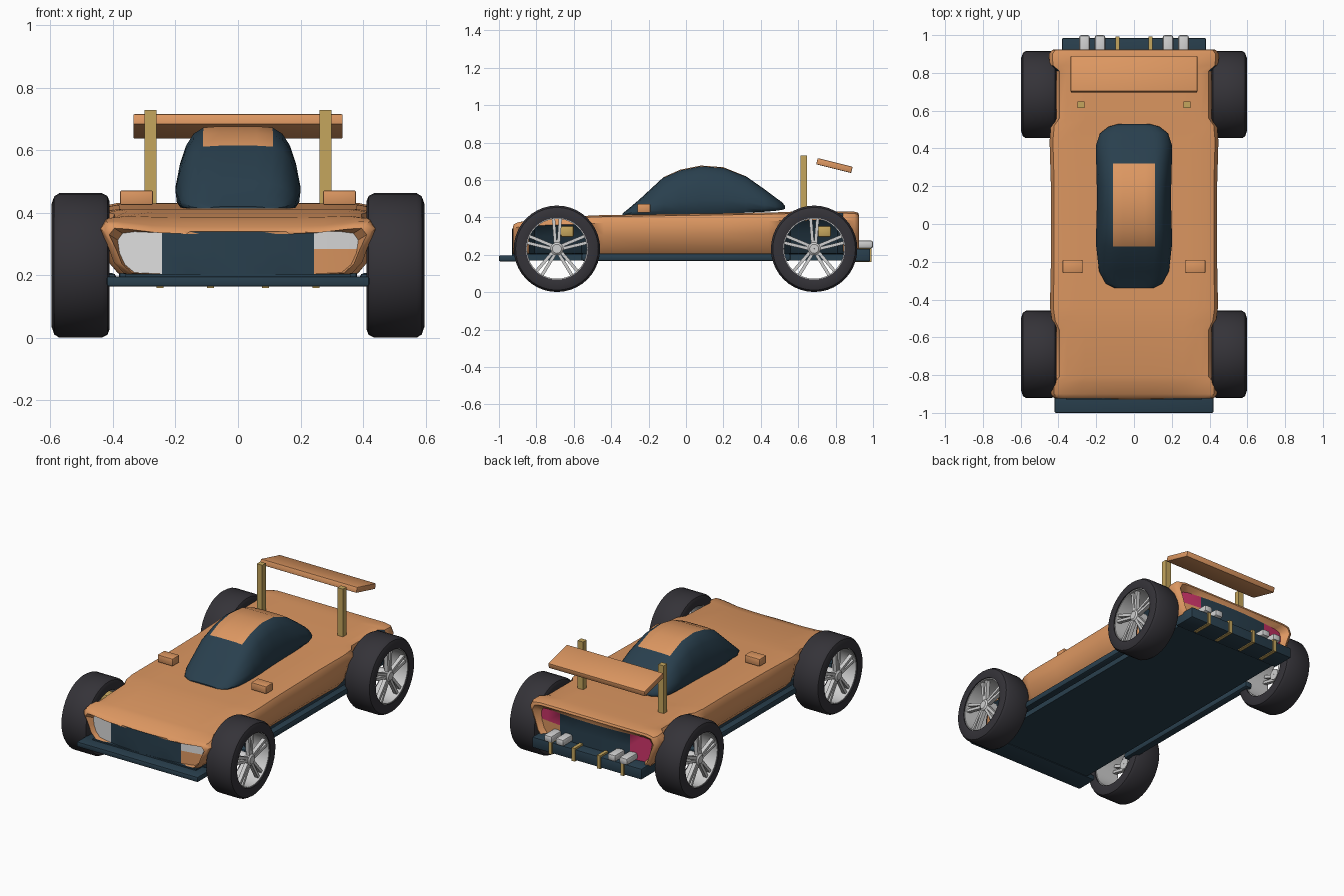
import bpy, bmesh
from math import sin, cos, pi, radians
from mathutils import Matrix, Vector

cube = bpy.data.objects.get("Cube")
if cube:
    bpy.data.objects.remove(cube, do_unlink=True)


def material(name, r, g, b):
    m = bpy.data.materials.new(name)
    m.use_nodes = True
    m.diffuse_color = (r, g, b, 1)
    m.node_tree.nodes["Principled BSDF"].inputs["Base Color"].default_value = (r, g, b, 1)
    return m


orange = material("orange paint", .72, .31, .12)
navy = material("dark navy", .022, .05, .075)
rubber = material("black rubber", .035, .033, .04)
silver = material("silver metal", .62, .62, .62)
white = material("white lamp", .72, .72, .72)
gold = material("gold metal", .56, .38, .11)
pink = material("pink lamp", .6, .035, .14)


def finish(name, bm, mats, rule=None, angle=40):
    """Turn a bmesh into a shaded, coloured object."""
    bmesh.ops.recalc_face_normals(bm, faces=bm.faces)
    if rule:
        for f in bm.faces:
            f.normal_update()
            i = rule(f.calc_center_median(), f.normal)
            if i:
                f.material_index = i
    me = bpy.data.meshes.new(name)
    bm.to_mesh(me)
    bm.free()
    for m in mats:
        me.materials.append(m)
    me.shade_smooth()
    me.set_sharp_from_angle(angle=radians(angle))
    ob = bpy.data.objects.new(name, me)
    bpy.context.collection.objects.link(ob)
    return ob


def loft(rings, wrap=False, caps=False):
    """Skin a list of equal closed rings."""
    bm = bmesh.new()
    vs = [[bm.verts.new(p) for p in ring] for ring in rings]
    n = len(vs[0])
    pairs = list(zip(vs, vs[1:])) + ([(vs[-1], vs[0])] if wrap else [])
    for a, b in pairs:
        for j in range(n):
            k = (j + 1) % n
            bm.faces.new((a[j], a[k], b[k], b[j]))
    if caps:
        bm.faces.new(vs[0])
        bm.faces.new(vs[-1])
    return bm, vs


def box(name, x, y, z, mat, bevel=0, tilt=0):
    """Box from (low, high) ranges, optionally bevelled and tilted about x."""
    bm = bmesh.new()
    bmesh.ops.create_cube(bm, size=1)
    bmesh.ops.scale(bm, vec=(x[1] - x[0], y[1] - y[0], z[1] - z[0]), verts=bm.verts)
    if bevel:
        bmesh.ops.bevel(bm, geom=bm.edges[:], offset=bevel, segments=2,
                        profile=.5, affect='EDGES')
    centre = Vector((sum(x) / 2, sum(y) / 2, sum(z) / 2))
    bm.transform(Matrix.Translation(centre) @ Matrix.Rotation(tilt, 4, 'X'))
    return finish(name, bm, [mat], angle=30)


def span(c, half):
    return (c - half, c + half)


# Body shell: half section as (width share, height share)
TOP = [(0, 1), (.2, 1), (.4, 1), (.63, 1), (.86, 1), (.96, .96), (1, .8)]
LOW = [(.985, .5), (.94, .22), (.86, .03), (.63, 0), (.4, 0), (.2, 0), (0, 0)]


def section(y, w, tuck, zt, dip=0, zb=.2, bulge=0):
    right = [(u, t, 1) for u, t in TOP] + [(u, t, tuck) for u, t in LOW]
    left = [(-u, t, k) for u, t, k in right[-2:0:-1]]
    return [(u * w * k, y + bulge * (1 - u * u),
             zb + (zt - zb) * t - dip * (1 - u ** 4) * (t > .9))
            for u, t, k in right + left]


stations = [
    (-.92, .425, .95, .375, .035), (-.9, .44, .96, .385, .03), (-.84, .44, .96, .392, .015),
    (-.81, .412, .85, .395, .01), (-.56, .412, .85, .405), (-.51, .435, .95, .41),
    (-.44, .445, 1, .412), (-.2, .44, 1, .416), (.2, .44, 1, .422), (.44, .447, 1, .426),
    (.52, .44, .95, .428), (.56, .412, .85, .43), (.81, .412, .85, .432),
    (.84, .447, .96, .432), (.9, .45, .96, .43), (.92, .435, .95, .425)]
rings = [section(*s) for s in stations]
nose = [section(-.885, .385, 1, .34, 0, .205, -.045),
        section(-.925, .412, .96, .362, .03, .203)]
tail = [section(.925, .42, .96, .412, 0, .208),
        section(.885, .385, 1, .385, 0, .22, .03)]
bm, vs = loft(nose + rings + tail)


def close_end(ring, lamp, split):
    """Fill a recessed end with lamp and grille columns in two rows."""
    n = len(ring)
    # order column pairs from -x to +x
    cols = [(ring[n - i], ring[13 + i]) for i in range(6, 0, -1)] + [(ring[0], ring[13])]
    cols += [(ring[i], ring[13 - i]) for i in range(1, 7)]
    mids = []
    for a, b in cols:
        m = a.co.lerp(b.co, .5)
        m.z = min(max(split, b.co.z + .002), a.co.z - .002)
        mids.append(bm.verts.new(m))
    for i in range(len(cols) - 1):
        (a, b), (c, d) = cols[i], cols[i + 1]
        x = (a.co.x + c.co.x) / 2
        for low, quad in enumerate([(a, c, mids[i + 1], mids[i]),
                                    (mids[i], mids[i + 1], d, b)]):
            f = bm.faces.new(quad)
            f.material_index = 1 if abs(x) < .24 else (0 if low and x > 0 else lamp)
    # close the small triangles left at both sides
    for i in (0, -1):
        bm.faces.new((cols[i][0], mids[i], cols[i][1])).material_index = lamp


close_end(vs[0], 2, .285)
close_end(vs[-1], 3, .31)


def body_rule(c, n):
    if abs(c.y) > .87:
        return 0
    under = n.z < -.7 and abs(c.x) < .33
    well = .53 < abs(c.y) < .83 and abs(c.x) > .3 and n.z < .3
    return 1 if under or well else 0


finish("body_shell", bm, [orange, navy, white, pink], body_rule)

# Cockpit canopy with a painted roof panel
DOME = [(0, 1), (.3, 1), (.56, .985), (.72, .91), (.84, .77), (.94, .55), (1, .3),
        (.98, .12), (.9, 0), (.45, 0), (0, 0)]
dome = DOME + [(-u, t) for u, t in DOME[-2:0:-1]]
canopy = [(-.34, .1, .41, .42), (-.315, .15, .41, .44), (-.25, .185, .41, .495),
          (-.12, .2, .41, .615), (-.03, .2, .41, .655), (.08, .197, .415, .677),
          (.2, .197, .42, .668), (.32, .2, .425, .62), (.42, .2, .43, .55),
          (.48, .18, .435, .505), (.515, .135, .44, .48), (.53, .08, .445, .46)]
bm, _ = loft([[(u * w, y, b + (t - b) * s) for u, s in dome] for y, w, b, t in canopy],
             caps=True)
finish("canopy", bm, [navy, orange],
       lambda c, n: int(n.z > .5 and abs(c.x) < .112 and -.12 < c.y < .32))

# Floor, splitter, diffuser
box("floor", (-.36, .36), (-.93, .93), (.17, .205), navy)
box("front_splitter", (-.42, .42), (-1, -.86), (.165, .197), navy, .006)
box("rear_diffuser", (-.38, .38), (.84, .985), (.165, .232), navy, .006)

# Rear wing
box("wing", (-.335, .335), (.697, .89), (.66, .694), orange, .004, radians(-14))


def lathe(name, profile, side, y, mat):
    """Revolve an (x, radius) profile about a wheel axle."""
    turn = [2 * pi * i / 40 for i in range(40)]
    b, _ = loft([[(side * x, y + r * cos(a), .232 + r * sin(a)) for a in turn]
                 for x, r in profile], wrap=True)
    finish(name, b, [mat], angle=35)


for side, tag in ((1, "left"), (-1, "right")):
    # Parts along each side
    box(tag + "_skirt", span(side * .415, .025), (-.56, .56), (.167, .207), navy, .012)
    box(tag + "_mirror", span(side * .325, .053), (-.26, -.19), (.425, .472), orange, .006)
    box(tag + "_wing_post", span(side * .28, .019), (.613, .648), (.42, .73), gold)
    for i, x in enumerate((.18, .262)):
        box(f"{tag}_exhaust_{i}", span(side * x, .028), (.87, 1), (.234, .277), silver, .012)
    for i, x in enumerate((.088, .25)):
        box(f"{tag}_diffuser_fin_{i}", span(side * x, .011), (.86, .992), (.16, .243), gold)

    # Wheels
    for y, end in ((-.69, "front"), (.685, "rear")):
        name = f"{end}_{tag}_"
        lathe(name + "tyre", [(.415, .165), (.411, .205), (.418, .222), (.435, .231),
                              (.572, .231), (.588, .221), (.597, .195), (.592, .165)],
              side, y, rubber)
        lathe(name + "rim", [(.425, .167), (.585, .167), (.585, .16), (.425, .16)],
              side, y, silver)
        lathe(name + "hub", [(.5, .001), (.5, .034), (.575, .034), (.583, .024),
                             (.583, .001)], side, y, silver)
        # Five paired spokes
        bm = bmesh.new()
        for k in range(5):
            for off in (-.013, .013):
                m = (Matrix.Translation((side * .562, y, .232))
                     @ Matrix.Rotation(2 * pi * k / 5, 4, 'X')
                     @ Matrix.Translation((0, off, .092))
                     @ Matrix.Rotation(-off * 6, 4, 'X')
                     @ Matrix.Diagonal((.024, .017, .146, 1)))
                bmesh.ops.create_cube(bm, size=1, matrix=m)
        finish(name + "spokes", bm, [silver])
        box(name + "caliper", span(side * .46, .035), span(y + .055, .035),
            span(.325, .03), gold, .01)
